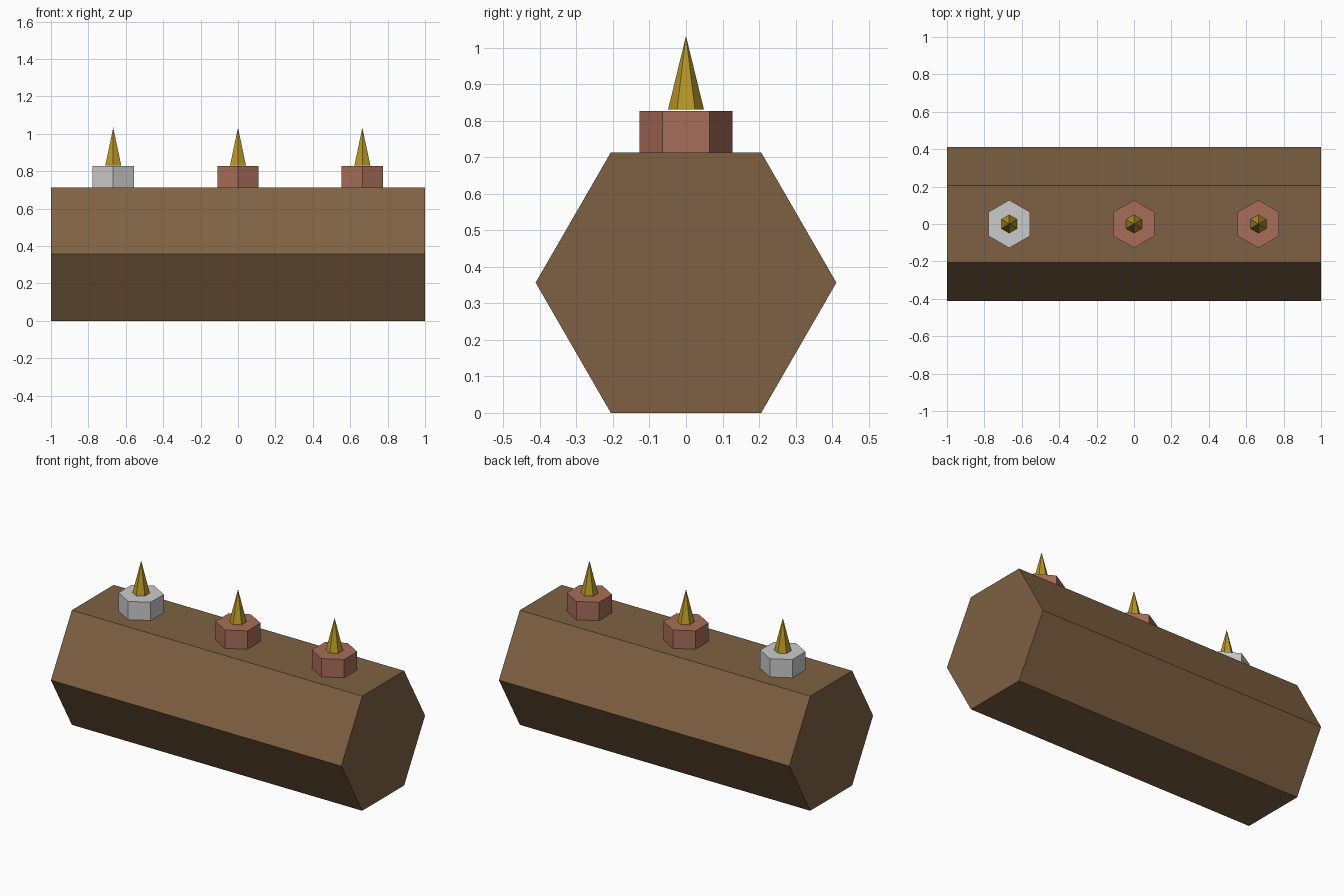
import bpy, bmesh
from math import cos, sin, pi
from mathutils import Matrix

if "Cube" in bpy.data.objects:
    bpy.data.objects.remove(bpy.data.objects["Cube"])

SIDES = 6


def material(name, rgb):
    mat = bpy.data.materials.new(name)
    mat.diffuse_color = (*rgb, 1.0)
    mat.use_nodes = True
    mat.node_tree.nodes["Principled BSDF"].inputs["Base Color"].default_value = mat.diffuse_color
    return mat


def hex_solid(name, radius, height, location, mat=None, pointed=False, along_x=False):
    """Six-sided prism or spike with corners on +-y, rising from its base centre."""
    bm = bmesh.new()
    angles = [pi / 2 + i * 2 * pi / SIDES for i in range(SIDES)]
    base = [bm.verts.new((radius * cos(a), radius * sin(a), 0)) for a in angles]
    bm.faces.new(base)
    if pointed:
        tip = bm.verts.new((0, 0, height))
        for i in range(SIDES):
            bm.faces.new((base[i], base[(i + 1) % SIDES], tip))
    else:
        top = [bm.verts.new((v.co.x, v.co.y, height)) for v in base]
        bm.faces.new(top)
        for i in range(SIDES):
            j = (i + 1) % SIDES
            bm.faces.new((base[i], base[j], top[j], top[i]))
    if along_x:
        bm.transform(Matrix.Rotation(pi / 2, 4, 'Y'))
    bmesh.ops.recalc_face_normals(bm, faces=bm.faces)
    mesh = bpy.data.meshes.new(name)
    bm.to_mesh(mesh)
    bm.free()
    obj = bpy.data.objects.new(name, mesh)
    obj.location = location
    if mat:
        mesh.materials.append(mat)
    bpy.context.collection.objects.link(obj)
    return obj


bark = material("bark_brown", (0.21, 0.12, 0.056))
copper = material("candle_red", (0.39, 0.155, 0.10))
gold = material("flame_gold", (0.48, 0.31, 0.018))

# Log lying along x, resting on a flat side
LOG_RADIUS = 0.412
LOG_TOP = 2 * LOG_RADIUS * cos(pi / 6)
hex_solid("log", LOG_RADIUS, 2.0, (-1, 0, LOG_TOP / 2), bark, along_x=True)

# Three candles, the left one plain grey, each with a flame just above it
CANDLE_HEIGHT = 0.114
for side, x, mat in (("left", -0.667, None), ("middle", 0, copper), ("right", 0.665, copper)):
    hex_solid(f"{side}_candle", 0.128, CANDLE_HEIGHT, (x, 0, LOG_TOP), mat)
    hex_solid(f"{side}_flame", 0.049, 0.201, (x, 0, LOG_TOP + CANDLE_HEIGHT + 0.004),
              gold, pointed=True)
